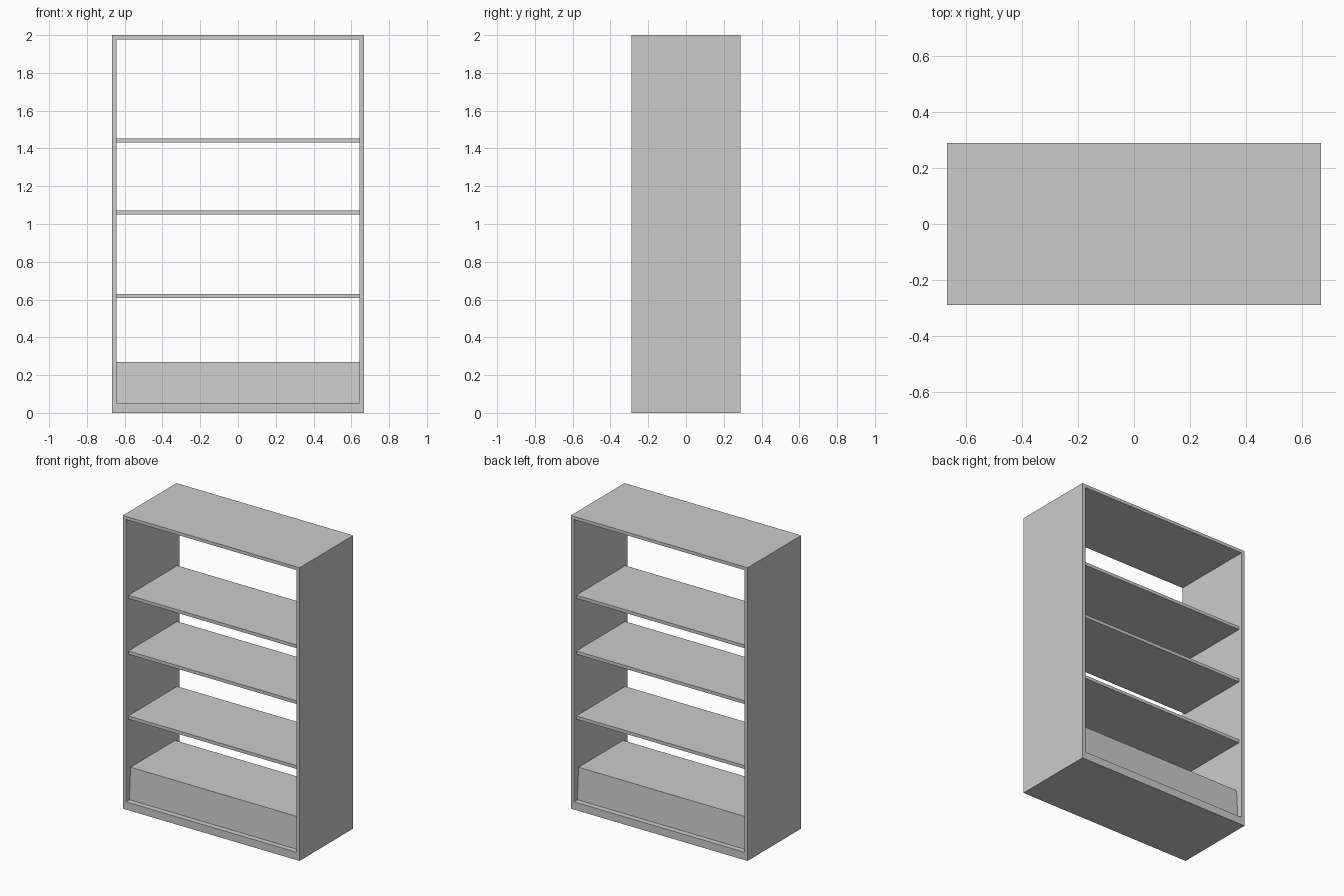
import bpy, bmesh

if "Cube" in bpy.data.objects:
    bpy.data.objects.remove(bpy.data.objects["Cube"])

HX, HY, H = 0.667, 0.289, 2.0   # outer half width, half depth, height
T = 0.024                       # panel thickness
FLOOR = 0.053                   # top of the bottom board
IX = HX - T                     # inner half width


def finish(name, bm):
    bmesh.ops.recalc_face_normals(bm, faces=bm.faces[:])
    mesh = bpy.data.meshes.new(name)
    bm.to_mesh(mesh)
    bm.free()
    obj = bpy.data.objects.new(name, mesh)
    bpy.context.collection.objects.link(obj)
    return obj


def block(name, z0, z1, y_bottom, y_top):
    """Box between the side panels; depth may differ at bottom and top."""
    bm = bmesh.new()
    bmesh.ops.create_cube(bm, size=2)
    for v in bm.verts:
        top = v.co.z > 0
        v.co.x *= IX
        v.co.y *= y_top if top else y_bottom
        v.co.z = z1 if top else z0
    return finish(name, bm)


# Outer carcass: a rectangular ring, open at front and back
bm = bmesh.new()
outer = [(-HX, 0), (HX, 0), (HX, H), (-HX, H)]
inner = [(-IX, FLOOR), (IX, FLOOR), (IX, H - 0.022), (-IX, H - 0.022)]
ring = [[bm.verts.new((x, -HY, z)) for x, z in loop] for loop in (outer, inner)]
faces = []
for i in range(4):
    j = (i + 1) % 4
    faces.append(bm.faces.new((ring[0][i], ring[0][j], ring[1][j], ring[1][i])))
ext = bmesh.ops.extrude_face_region(bm, geom=faces, use_keep_orig=True)
verts = [g for g in ext["geom"] if isinstance(g, bmesh.types.BMVert)]
bmesh.ops.translate(bm, verts=verts, vec=(0, 2 * HY, 0))
finish("carcass", bm)

# Three thin shelves, slightly set back from both openings
for i, z in enumerate((0.618, 1.061, 1.442)):
    block(f"shelf_{i + 1}", z - 0.011, z + 0.011, 0.264, 0.264)

# Deep base block with slightly sloping front and back
block("base_block", FLOOR, 0.27, 0.252, 0.24)
